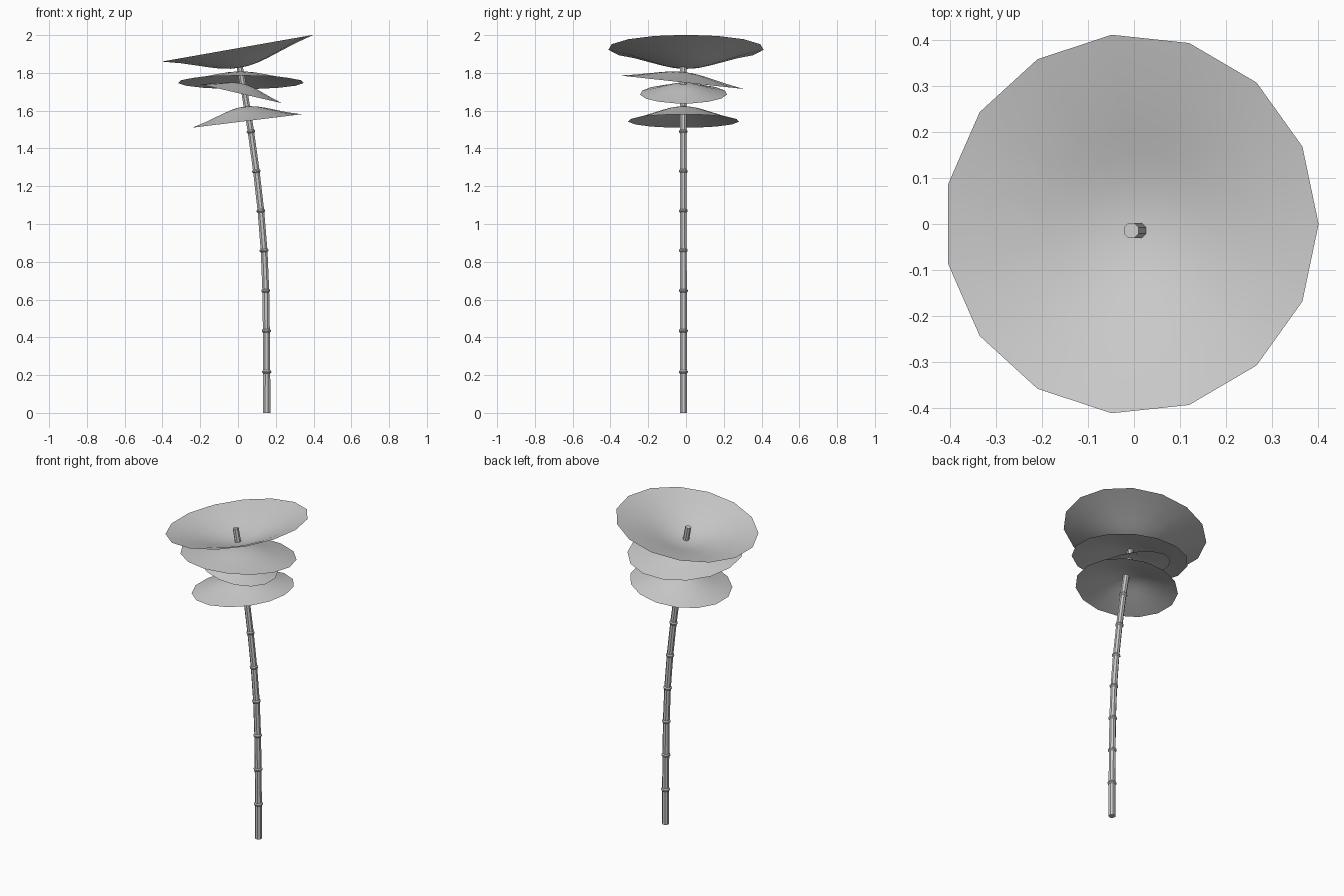
import bpy, bmesh, math
from mathutils import Vector, Matrix

if "Cube" in bpy.data.objects:
    bpy.data.objects.remove(bpy.data.objects["Cube"])

STEM_Y = -0.014


def finish(name, bm, smooth):
    mesh = bpy.data.meshes.new(name)
    bm.to_mesh(mesh)
    bm.free()
    for p in mesh.polygons:
        p.use_smooth = smooth
    obj = bpy.data.objects.new(name, mesh)
    bpy.context.collection.objects.link(obj)
    return obj


def loft(bm, rings):
    n = len(rings[0])
    for a, b in zip(rings, rings[1:]):
        for i in range(n):
            j = (i + 1) % n
            bm.faces.new((a[i], a[j], b[j], b[i]))


def dish(name, center, radius, depth, heading, tilt, sides=15):
    """Thin round leaf; depth > 0 is a dome, < 0 a bowl. Rises toward heading."""
    profile = [(0.125, 0.03), (0.25, 0.12), (0.375, 0.26), (0.5, 0.42),
               (0.75, 0.74), (1.0, 1.0)]
    mat = (Matrix.Translation(center) @ Matrix.Rotation(math.radians(heading), 4, 'Z')
           @ Matrix.Rotation(-math.radians(tilt), 4, 'Y'))
    bm = bmesh.new()
    rings = []
    for r, drop in profile:
        ring = []
        for i in range(sides):
            a = 2 * math.pi * i / sides
            p = Vector((radius * r * math.cos(a), radius * r * math.sin(a), depth * (1 - drop)))
            ring.append(bm.verts.new(mat @ p))
        rings.append(ring)
    tip = bm.verts.new(mat @ Vector((0, 0, depth)))
    for i in range(sides):
        bm.faces.new((tip, rings[0][i], rings[0][(i + 1) % sides]))
    loft(bm, rings[::-1])
    bmesh.ops.recalc_face_normals(bm, faces=bm.faces)
    if sum(f.normal.z for f in bm.faces) < 0:
        bmesh.ops.reverse_faces(bm, faces=bm.faces)
    return finish(name, bm, True)


# Bent bamboo stem: centre line x at each joint height
path = [(0.152, 0.0), (0.152, 0.217), (0.15, 0.435), (0.147, 0.647), (0.138, 0.86),
        (0.121, 1.07), (0.097, 1.28), (0.068, 1.49), (0.034, 1.70), (-0.006, 1.91)]
pts = [Vector((x, STEM_Y, z)) for x, z in path]


def ring_at(bm, p, tangent, radius, sides=8):
    t = tangent.normalized()
    side = Vector((0, 1, 0))
    u = side.cross(t)
    return [bm.verts.new(p + radius * (math.cos(a) * u + math.sin(a) * side))
            for a in (2 * math.pi * (i + 0.5) / sides for i in range(sides))]


bm = bmesh.new()
rings = []
last = len(pts) - 1
for k, p in enumerate(pts):
    t = (pts[min(k + 1, last)] - pts[max(k - 1, 0)]).normalized()
    r = 0.0205 - 0.0003 * k
    if k in (0, last):
        rings.append(ring_at(bm, p, Vector((0, 0, 1)) if k == 0 else t, r))
    else:
        # raised joint ridge
        for off, scale in ((-0.009, 1.0), (-0.003, 1.3), (0.003, 1.3), (0.009, 1.0)):
            rings.append(ring_at(bm, p + t * off, t, r * scale))
loft(bm, rings)
bm.faces.new(rings[0][::-1])
bm.faces.new(rings[-1])
bmesh.ops.recalc_face_normals(bm, faces=bm.faces)
finish("bamboo_stem", bm, False)

# Leaves from top to bottom
dish("top_bowl_leaf", (-0.006, 0.0, 1.93), 0.413, -0.104, 0, 10)
dish("upper_leaf", (0.015, -0.018, 1.75), 0.334, 0.055, -90, 6.2)
dish("middle_leaf", (0.014, -0.013, 1.69), 0.231, 0.054, 180, 13)
dish("lower_leaf", (0.044, -0.013, 1.545), 0.295, 0.077, 0, 7)
